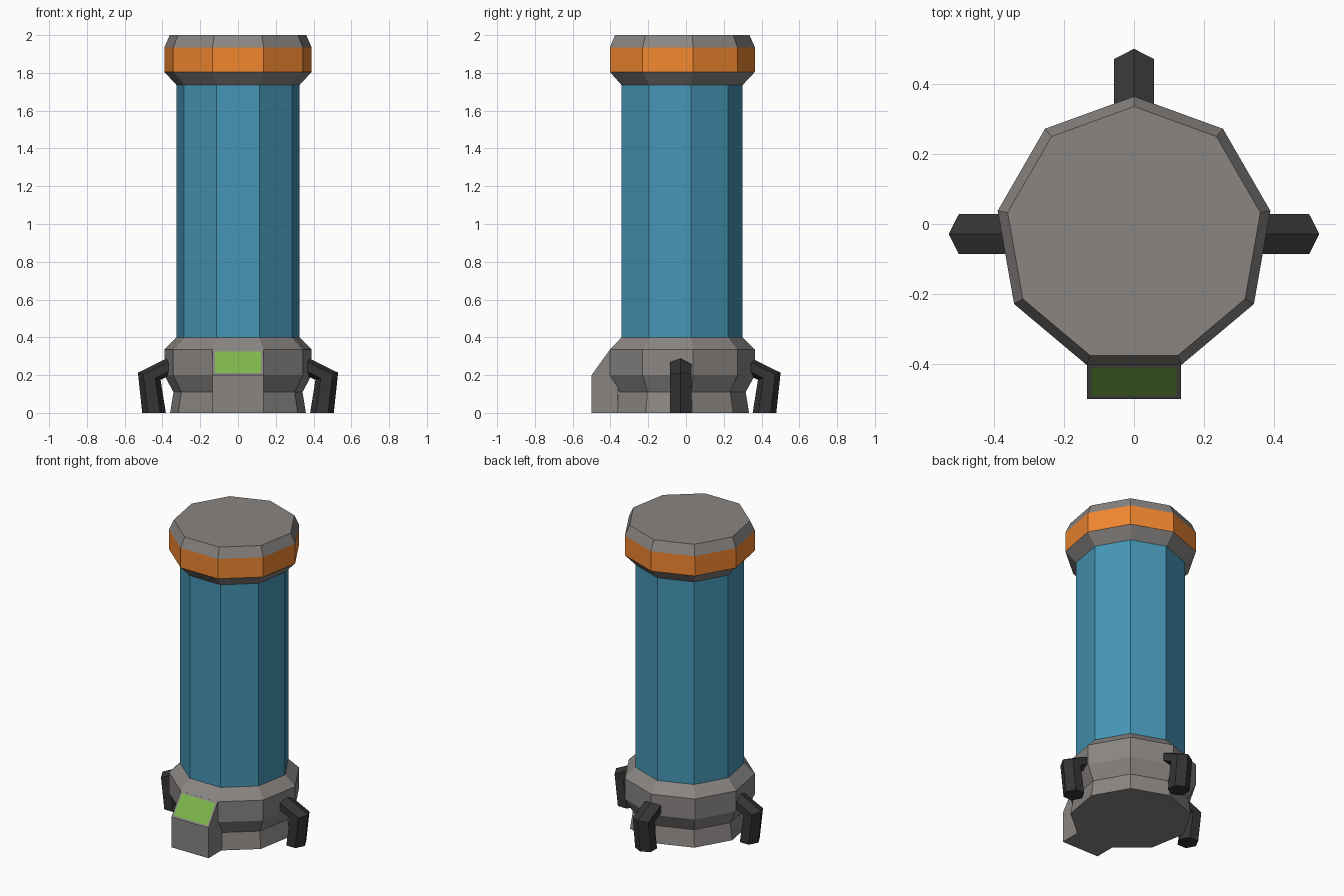
import bpy, bmesh
from math import sin, cos, pi, radians
from mathutils import Matrix, Vector

if "Cube" in bpy.data.objects:
    bpy.data.objects.remove(bpy.data.objects["Cube"])

CY = -0.031      # y of the body axis
SIDES = 9


def material(name, rgb):
    m = bpy.data.materials.new(name)
    m.diffuse_color = (*rgb, 1)
    m.use_nodes = True
    m.node_tree.nodes["Principled BSDF"].inputs["Base Color"].default_value = m.diffuse_color
    return m


GREY = material("warm_grey", (0.25, 0.235, 0.225))
BLUE = material("blue", (0.06, 0.30, 0.46))
ORANGE = material("orange", (0.88, 0.24, 0.03))
GREEN = material("green", (0.21, 0.47, 0.07))
DARK = material("dark", (0.035, 0.035, 0.035))


def finish(name, bm, *mats):
    bmesh.ops.recalc_face_normals(bm, faces=bm.faces[:])
    me = bpy.data.meshes.new(name)
    bm.to_mesh(me)
    bm.free()
    for m in mats:
        me.materials.append(m)
    ob = bpy.data.objects.new(name, me)
    bpy.context.collection.objects.link(ob)
    return ob


def loft(bm, rings, accent=None):
    """Skin closed rings of points, capping both ends; accent = segment using material 1."""
    loops = [[bm.verts.new(p) for p in ring] for ring in rings]
    for k, (a, b) in enumerate(zip(loops, loops[1:])):
        for i in range(len(a)):
            j = (i + 1) % len(a)
            f = bm.faces.new((a[i], a[j], b[j], b[i]))
            f.material_index = int(k == accent)
    bm.faces.new(loops[0])
    bm.faces.new(loops[-1])


def turned(name, profile, *mats, accent=None):
    """Nine-sided turned part from (radius, z) points, one corner towards the back."""
    angles = [pi / 2 + 2 * pi * i / SIDES for i in range(SIDES)]
    bm = bmesh.new()
    loft(bm, [[(r * cos(a), CY + r * sin(a), z) for a in angles] for r, z in profile], accent)
    return finish(name, bm, *mats)


# Body: base, tube and banded cap
turned("base", [(0.365, 0), (0.347, 0.11), (0.396, 0.2), (0.396, 0.335), (0.33, 0.4)], GREY)
turned("tube", [(0.33, 0.4), (0.33, 1.735)], BLUE)
turned("cap", [(0.33, 1.735), (0.396, 1.805), (0.396, 1.935), (0.367, 2.0)],
       GREY, ORANGE, accent=1)

# Control box with a sloped green screen on the front
bm = bmesh.new()
side = [(-0.5, 0), (-0.5, 0.2), (-0.403, 0.335), (-0.36, 0.32), (-0.36, 0)]
loft(bm, [[(x, y, z) for y, z in side] for x in (-0.135, 0.135)])
bmesh.ops.recalc_face_normals(bm, faces=bm.faces[:])
slope = next(f for f in bm.faces if f.normal.y < -0.5 and f.normal.z > 0.3)
bmesh.ops.inset_individual(bm, faces=[slope], thickness=0.018)
slope.material_index = 1
finish("control_box", bm, GREY, GREEN)


# Bent hexagonal legs on the right, back and left
def leg(name, angle):
    w = 0.057
    # outer ridge and inner ridge (distance, z) at foot, knee and body
    stations = [((0.507, 0), (0.382, 0)),
                ((0.53, 0.213), (0.41, 0.175)),
                ((0.34, 0.306), (0.34, 0.208))]
    rings = []
    for outer, inner in stations:
        o, n = Vector((outer[0], 0, outer[1])), Vector((inner[0], 0, inner[1]))
        ring = [o + (n - o) * t + Vector((0, y, 0))
                for t, y in ((0, 0), (0.24, w), (0.76, w), (1, 0), (0.76, -w), (0.24, -w))]
        rings.append(ring)
    bm = bmesh.new()
    loft(bm, rings)
    bm.transform(Matrix.Translation((0, CY + 0.002, 0)) @ Matrix.Rotation(radians(angle), 4, 'Z'))
    return finish(name, bm, DARK)


for name, angle in (("right_leg", 0), ("back_leg", 90), ("left_leg", 180)):
    leg(name, angle)
